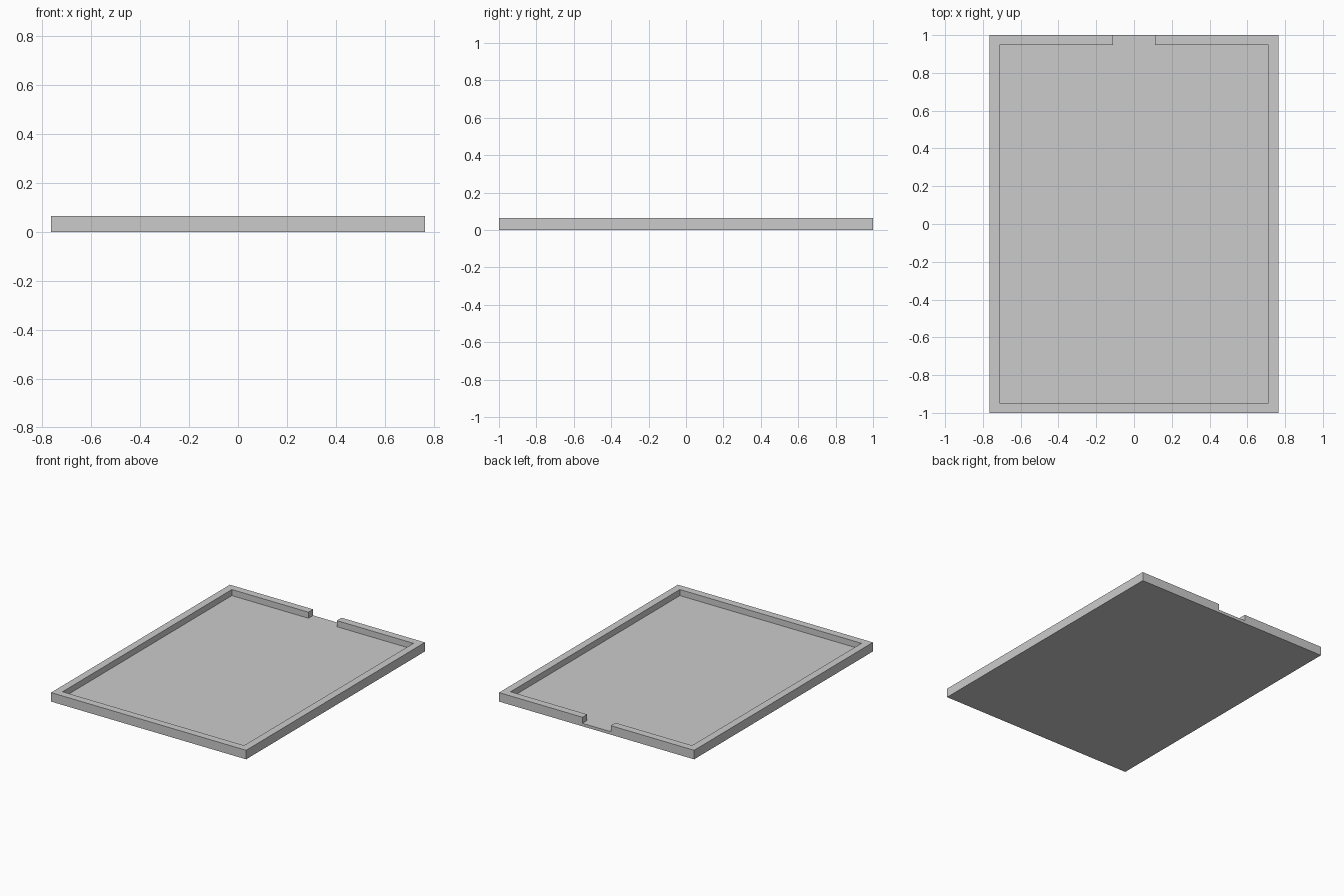
import bpy
import bmesh

default = bpy.data.objects.get("Cube")
if default:
    bpy.data.objects.remove(default, do_unlink=True)

HALF_X, HALF_Y, HEIGHT = 0.764, 1.0, 0.064
RIM, FLOOR, GAP = 0.053, 0.021, 0.111
IN_X, IN_Y = HALF_X - RIM, HALF_Y - RIM


def prism(name, outline, z0, z1):
    """Extrude a flat outline between two heights."""
    bm = bmesh.new()
    base = bm.faces.new([bm.verts.new((x, y, z0)) for x, y in outline])
    ext = bmesh.ops.extrude_face_region(bm, geom=[base])
    for v in ext["geom"]:
        if isinstance(v, bmesh.types.BMVert):
            v.co.z = z1
    bmesh.ops.recalc_face_normals(bm, faces=bm.faces)
    mesh = bpy.data.meshes.new(name)
    bm.to_mesh(mesh)
    bm.free()
    obj = bpy.data.objects.new(name, mesh)
    bpy.context.collection.objects.link(obj)
    return obj


grey = bpy.data.materials.new("light grey")
grey.use_nodes = True
colour = (0.6, 0.6, 0.6, 1)
grey.diffuse_color = colour
grey.node_tree.nodes["Principled BSDF"].inputs["Base Color"].default_value = colour

# Solid slab
tray = prism("tray", [(-HALF_X, -HALF_Y), (HALF_X, -HALF_Y),
                      (HALF_X, HALF_Y), (-HALF_X, HALF_Y)], 0, HEIGHT)
tray.data.materials.append(grey)

# Recess with a finger notch through the back rim
right_half = [(IN_X, -IN_Y), (IN_X, IN_Y), (GAP, IN_Y), (GAP, HALF_Y + RIM)]
left_half = [(-x, y) for x, y in reversed(right_half)]
cutter = prism("recess_cutter", right_half + left_half, FLOOR, HEIGHT + RIM)
cutter.data.materials.append(grey)
cutter.hide_render = True

cut = tray.modifiers.new("recess", "BOOLEAN")
cut.operation = "DIFFERENCE"
cut.solver = "EXACT"
cut.object = cutter

# Apply the cut and discard the cutter
bpy.context.view_layer.objects.active = tray
tray.select_set(True)
bpy.ops.object.modifier_apply(modifier=cut.name)
bpy.data.objects.remove(cutter, do_unlink=True)
